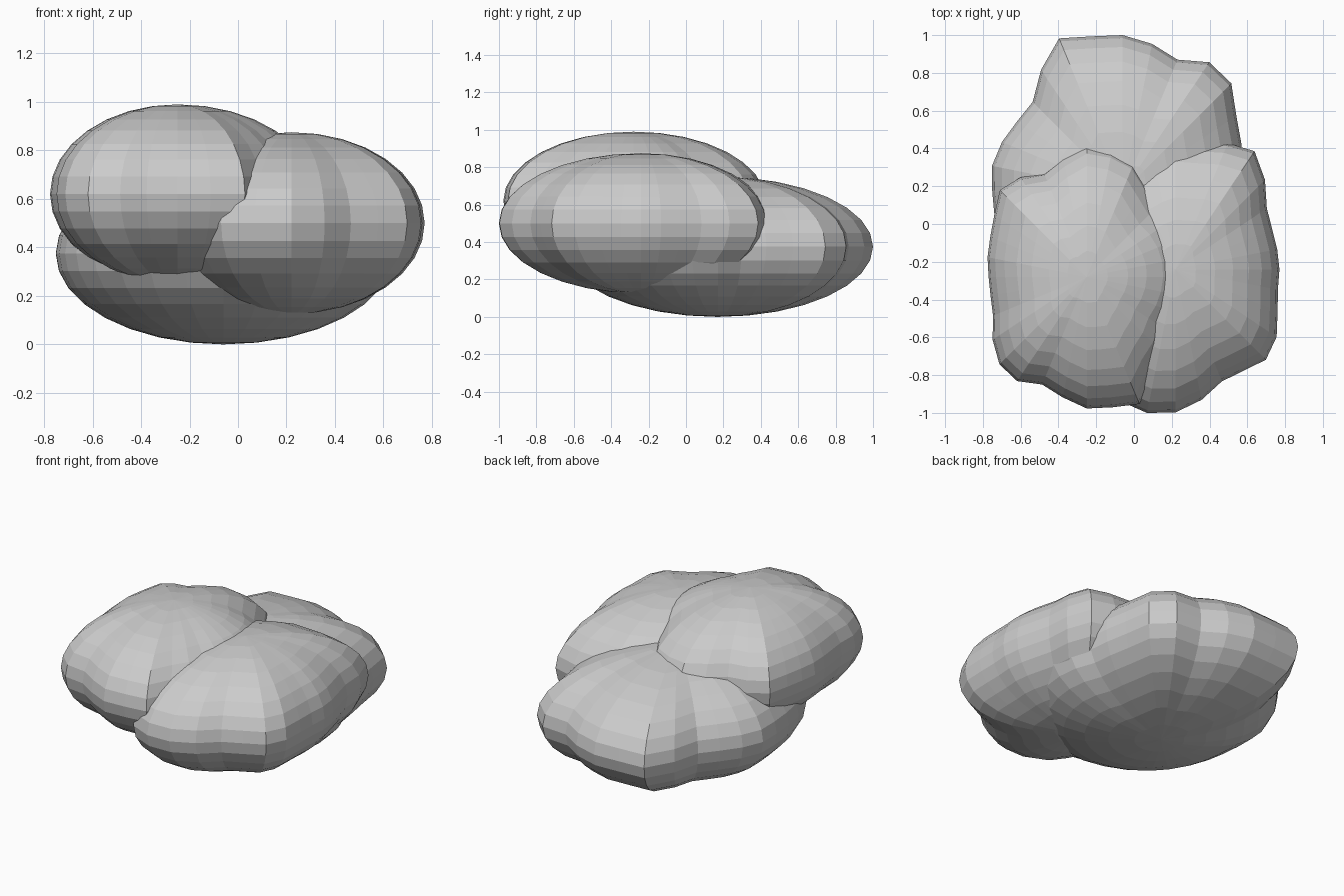
import bpy
import math
from mathutils import Vector

if "Cube" in bpy.data.objects:
    bpy.data.objects.remove(bpy.data.objects["Cube"], do_unlink=True)

SEGMENTS = 32
RINGS = 16

# One grey stone colour
grey = (0.6, 0.6, 0.6, 1.0)
stone = bpy.data.materials.new("stone_grey")
stone.use_nodes = True
stone.diffuse_color = grey
shader = stone.node_tree.nodes["Principled BSDF"]
shader.inputs["Base Color"].default_value = grey
shader.inputs["Roughness"].default_value = 0.9


def outline_radius(polar, angle):
    """Radius of a closed outline at an angle, blended between its corners."""
    count = len(polar)
    for index in range(count):
        start_angle, start_radius = polar[index]
        end_angle, end_radius = polar[(index + 1) % count]
        span = (end_angle - start_angle) % math.tau
        offset = (angle - start_angle) % math.tau
        if offset <= span:
            blend = offset / span
            return start_radius + (end_radius - start_radius) * blend
    return polar[0][1]


def make_lobe(name, centre, half_height, outline):
    """A flattened ball whose meridians are stretched to a lumpy outline."""
    centre = Vector(centre)
    polar = []
    for x, y in outline:
        spoke = Vector((x, y)) - centre.xy
        polar.append((math.atan2(spoke.y, spoke.x) % math.tau, spoke.length))
    polar.sort()

    bpy.ops.mesh.primitive_uv_sphere_add(
        segments=SEGMENTS, ring_count=RINGS, radius=1, location=centre)
    lobe = bpy.context.object
    lobe.name = name
    for vertex in lobe.data.vertices:
        angle = math.atan2(vertex.co.y, vertex.co.x) % math.tau
        radius = outline_radius(polar, angle)
        vertex.co.x *= radius
        vertex.co.y *= radius
        vertex.co.z *= half_height
    lobe.data.materials.append(stone)
    bpy.ops.object.shade_flat()
    return lobe


# Upper lobe, front right
make_lobe("upper_lobe", (-.25, -.28, .62), .37, [
    (-.24, .43), (-.01, .36), (.11, .14), (.25, 0), (.32, -.2), (.21, -.59),
    (.08, -.83), (.04, -.95), (-.15, -.97), (-.24, -.98), (-.39, -.91),
    (-.48, -.85), (-.66, -.82), (-.73, -.71), (-.74, -.45), (-.77, -.27),
    (-.74, 0), (-.72, .17), (-.65, .23), (-.47, .27), (-.38, .35)])

# Middle lobe, front left
make_lobe("middle_lobe", (.22, -.24, .5), .375, [
    (.55, .42), (.65, .38), (.69, .25), (.7, .05), (.75, -.1), (.77, -.24),
    (.75, -.4), (.76, -.58), (.71, -.71), (.61, -.77), (.5, -.79),
    (.37, -.92), (.28, -.99), (.16, -1), (-.02, -.99), (-.13, -.86),
    (-.22, -.7), (-.29, -.3), (-.22, .1), (.05, .38), (.24, .45), (.38, .43)])

# Lower lobe, towards the back
make_lobe("lower_lobe", (-.06, .17, .375), .375, [
    (-.39, .99), (-.19, .99), (-.05, 1), (.06, .97), (.23, .87), (.35, .87),
    (.47, .83), (.53, .71), (.54, .53), (.58, .3), (.64, .1), (.6, -.2),
    (.4, -.5), (-.06, -.66), (-.4, -.55), (-.66, -.25), (-.73, 0),
    (-.75, .19), (-.75, .33), (-.63, .53), (-.54, .62), (-.5, .78),
    (-.47, .89)])
